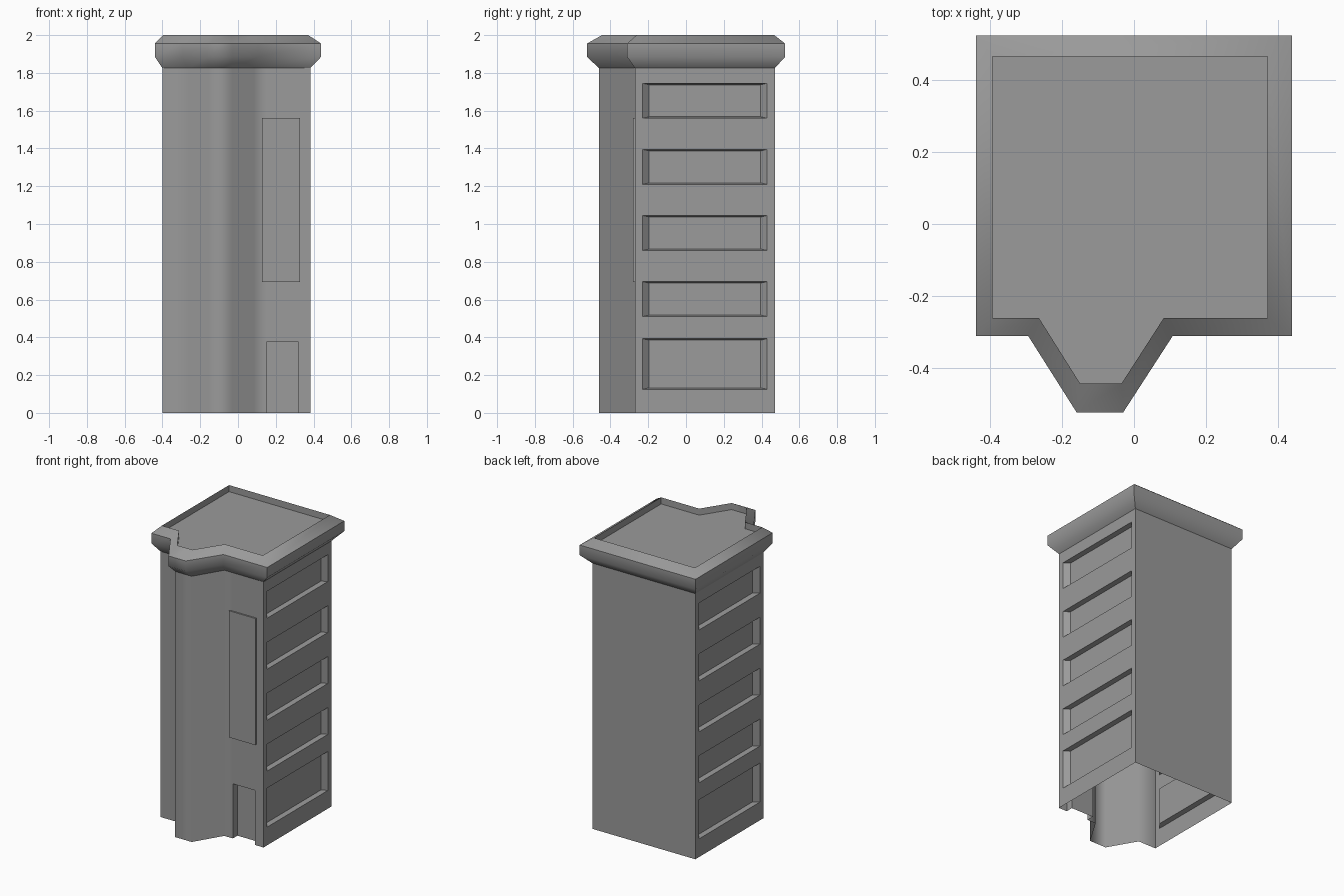
import bpy, bmesh, math
from mathutils import Vector

if "Cube" in bpy.data.objects:
    bpy.data.objects.remove(bpy.data.objects["Cube"])

# Plan outlines, counter-clockwise from the front left corner
WALL = [(-.40, -.27), (-.265, -.27), (-.155, -.46), (-.03, -.46),
        (.085, -.27), (.383, -.27), (.383, .47), (-.40, .47)]
OUTER = [(-.44, -.312), (-.295, -.312), (-.16, -.525), (-.03, -.525),
         (.108, -.312), (.44, -.312), (.44, .525), (-.44, .525)]
INNER = [(-.395, -.262), (-.265, -.262), (-.15, -.445), (-.035, -.445),
         (.083, -.262), (.372, -.262), (.372, .467), (-.395, .467)]
WALL_TOP = 1.825

# Dark grey for the whole building
GREY = bpy.data.materials.new("dark_grey")
GREY.diffuse_color = (.325, .325, .325, 1)
GREY.use_nodes = True
GREY.node_tree.nodes["Principled BSDF"].inputs["Base Color"].default_value = GREY.diffuse_color


def finish(name, bm, angle=None):
    bmesh.ops.remove_doubles(bm, verts=bm.verts, dist=1e-5)
    me = bpy.data.meshes.new(name)
    bm.to_mesh(me)
    bm.free()
    me.materials.append(GREY)
    ob = bpy.data.objects.new(name, me)
    bpy.context.collection.objects.link(ob)
    if angle:
        bpy.ops.object.select_all(action='DESELECT')
        ob.select_set(True)
        bpy.context.view_layer.objects.active = ob
        bpy.ops.object.shade_smooth_by_angle(angle=math.radians(angle))
    return ob


def face(bm, pts):
    bm.faces.new([bm.verts.new(p) for p in pts])


def loft(name, rings, angle=None):
    """Skin a stack of (outline, z) rings."""
    bm = bmesh.new()
    loops = [[bm.verts.new((x, y, z)) for x, y in o] for o, z in rings]
    for a, b in zip(loops, loops[1:]):
        for i in range(len(a)):
            j = (i + 1) % len(a)
            bm.faces.new((a[i], a[j], b[j], b[i]))
    return finish(name, bm, angle)


def wall(bm, rec, p, q, u=None, spans=(), depth=0, taper=(0, 0)):
    """Wall from p to q with a column of recesses between u[0] and u[1]."""
    p, q = Vector((*p, 0)), Vector((*q, 0))
    d = (q - p).normalized()
    inward = Vector((-d.y, d.x, 0))

    def at(s, z, k=0):
        return p + d * s + inward * k + Vector((0, 0, z))

    def quad(a, b, z0, z1):
        if z1 - z0 > 1e-5:
            face(bm, [at(a, z0), at(b, z0), at(b, z1), at(a, z1)])

    length = (q - p).length
    if not spans:
        quad(0, length, 0, WALL_TOP)
        return
    a, b = u
    quad(0, a, 0, WALL_TOP)
    quad(b, length, 0, WALL_TOP)
    z = 0
    for z0, z1 in spans:
        quad(a, b, z, z0)
        z = z1
        tu, tz = taper
        o = [at(a, z0), at(b, z0), at(b, z1), at(a, z1)]
        n = [at(a + tu, z0 + tz, depth), at(b - tu, z0 + tz, depth),
             at(b - tu, z1 - tz, depth), at(a + tu, z1 - tz, depth)]
        face(rec, n)
        for i in range(4):
            if i == 0 and z0 == 0:      # doorway is open at the ground
                continue
            j = (i + 1) % 4
            face(rec, [o[i], o[j], n[j], n[i]])
    quad(a, b, z, WALL_TOP)


# Tower walls, window bands on both sides, and the doorway
windows = [(.125, .393), (.51, .695), (.86, 1.045), (1.21, 1.395), (1.56, 1.745)]
walls, bands, door = bmesh.new(), bmesh.new(), bmesh.new()
for i, p in enumerate(WALL):
    q = WALL[(i + 1) % len(WALL)]
    if i == 4:
        wall(walls, door, p, q, (.065, .235), [(0, .375)], .05)
    elif i in (5, 7):
        wall(walls, bands, p, q, (.04, .70), windows, .03, (.035, .008))
    else:
        wall(walls, None, p, q)
finish("tower_walls", walls, 62)
finish("window_bands", bands)
finish("doorway", door)

# Cornice, parapet slope with upright inner face, and sunken roof
loft("cornice", [(WALL, WALL_TOP), (OUTER, 1.885), (OUTER, 1.955)], 62)
loft("parapet", [(OUTER, 1.955), (INNER, 2.0), (INNER, 1.955)], 62)
roof = bmesh.new()
face(roof, [(x, y, 1.955) for x, y in INNER])
finish("roof", roof)

# Tall sign board on the front wall
sign = bmesh.new()
bmesh.ops.create_cube(sign, size=1)
for v in sign.verts:
    v.co = Vector((.228 + v.co.x * .2, -.2745 + v.co.y * .011, 1.127 + v.co.z * .87))
finish("sign_board", sign)
